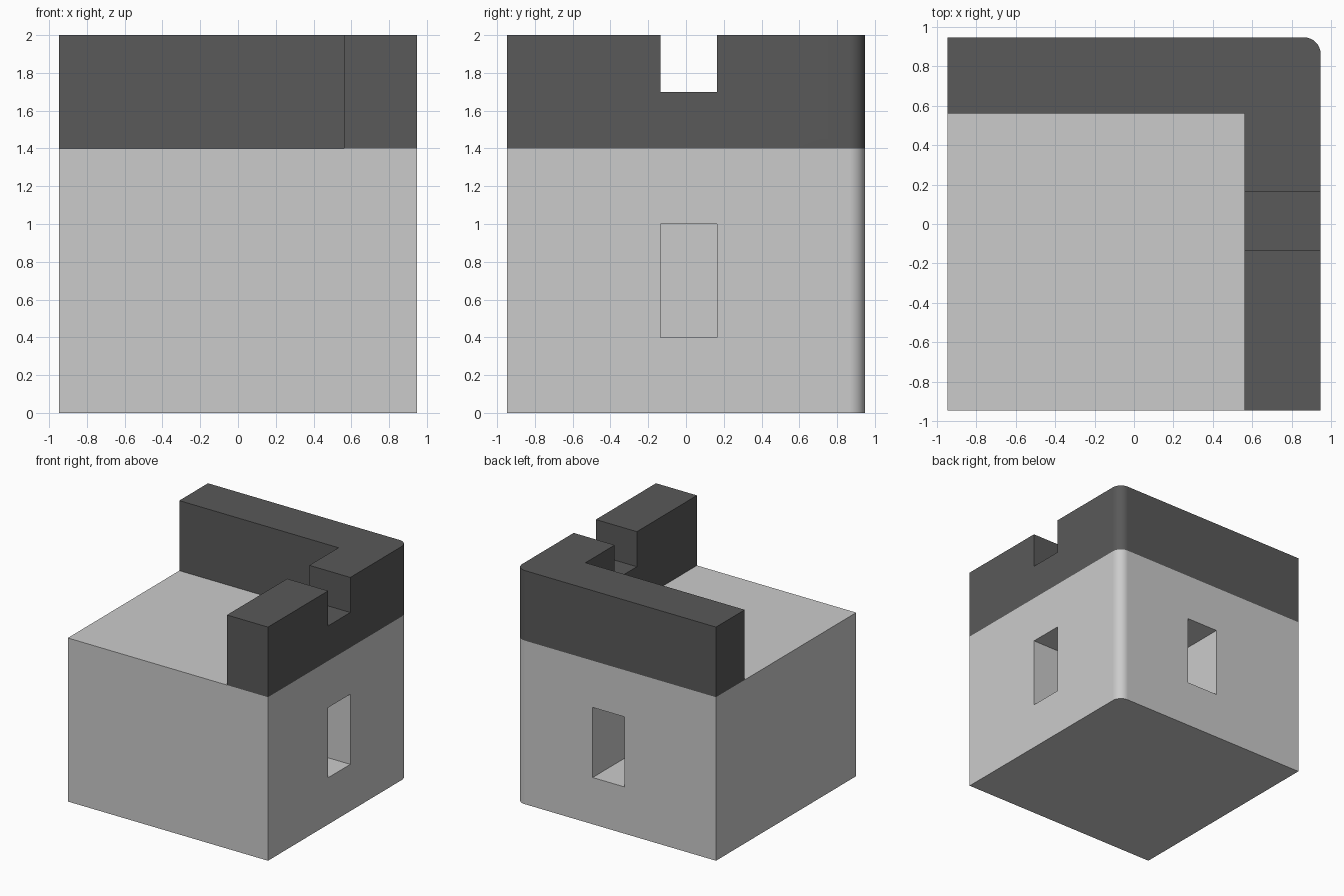
import bpy, bmesh, math

if "Cube" in bpy.data.objects:
    bpy.data.objects.remove(bpy.data.objects["Cube"])

W = 0.948          # half width of the block
IN = 0.56          # inner edge of the parapet
R = 0.085          # rounded back right corner


def prism(name, outline, z0, z1):
    """Extrude a counter-clockwise plan outline from z0 to z1."""
    bm = bmesh.new()
    face = bm.faces.new([bm.verts.new((x, y, z0)) for x, y in outline])
    top = bmesh.ops.extrude_face_region(bm, geom=[face])["geom"]
    for v in top:
        if isinstance(v, bmesh.types.BMVert):
            v.co.z = z1
    bmesh.ops.recalc_face_normals(bm, faces=bm.faces)
    mesh = bpy.data.meshes.new(name)
    bm.to_mesh(mesh)
    bm.free()
    ob = bpy.data.objects.new(name, mesh)
    bpy.context.collection.objects.link(ob)
    return ob


def activate(ob):
    bpy.ops.object.select_all(action='DESELECT')
    ob.select_set(True)
    bpy.context.view_layer.objects.active = ob


def cut(ob, cutter):
    cutter.hide_render = True
    mod = ob.modifiers.new("cut", 'BOOLEAN')
    mod.operation, mod.solver, mod.object = 'DIFFERENCE', 'EXACT', cutter
    activate(ob)
    bpy.ops.object.modifier_apply(modifier=mod.name)
    bpy.data.objects.remove(cutter)


def finish(ob):
    activate(ob)
    bpy.ops.object.shade_smooth_by_angle(angle=math.radians(30))
    ob.modifiers.new("normals", 'WEIGHTED_NORMAL').keep_sharp = True


# Shared rounded corner, from the right side round to the back
steps = 8
corner = [(W - R + R * math.cos(a), W - R + R * math.sin(a))
          for a in (math.pi / 2 * i / steps for i in range(steps + 1))]

# Wall block with a bent passage joining the right and back windows
wall = prism("wall_block", [(-W, -W), (W, -W)] + corner + [(-W, W)], 0, 1.4)
x0, x1, y0, y1 = -0.08, 0.22, -0.135, 0.165
cut(wall, prism("window_cutter", [(x0, y0), (1.2, y0), (1.2, y1), (x1, y1),
                                  (x1, 1.2), (x0, 1.2)], 0.4, 1.0))
finish(wall)

# L-shaped parapet with one notch in the right arm
parapet = prism("parapet", [(IN, -W), (W, -W)] + corner +
                [(-W, W), (-W, IN), (IN, IN)], 1.4, 2.0)
cut(parapet, prism("notch_cutter", [(0.4, y0), (1.2, y0), (1.2, y1), (0.4, y1)],
                   1.7, 2.2))
dark = bpy.data.materials.new("dark_stone")
dark.diffuse_color = (0.1, 0.1, 0.1, 1)
dark.use_nodes = True
dark.node_tree.nodes["Principled BSDF"].inputs["Base Color"].default_value = dark.diffuse_color
parapet.data.materials.clear()
parapet.data.materials.append(dark)
finish(parapet)
